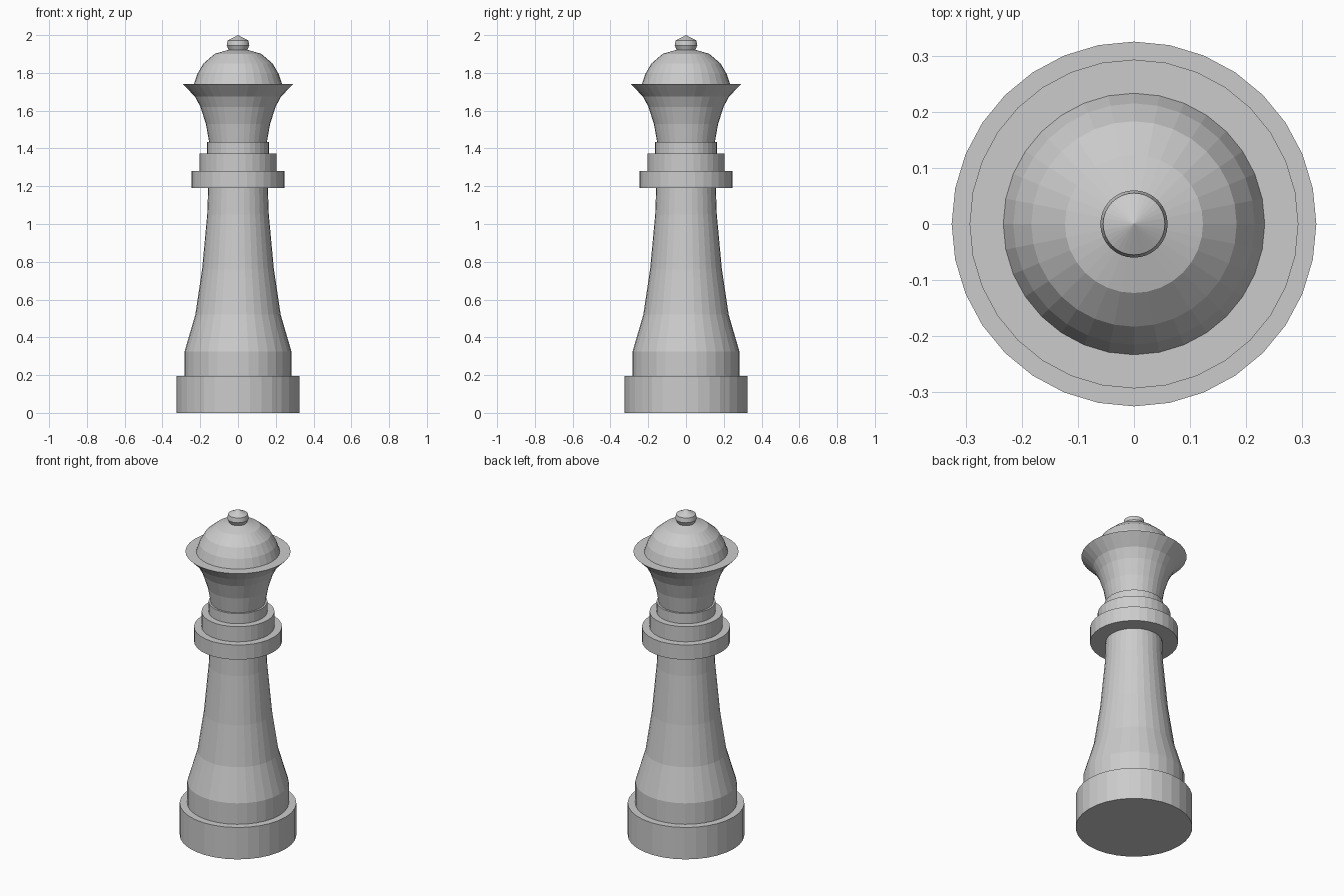
import bpy, bmesh
from math import cos, sin, tau

if "Cube" in bpy.data.objects:
    bpy.data.objects.remove(bpy.data.objects["Cube"])

SIDES = 32


def lathe(name, profile):
    """Revolve (radius, height) points about z, closing both ends."""
    bm = bmesh.new()
    rings = []
    for r, z in profile:
        if r == 0:
            rings.append([bm.verts.new((0, 0, z))] * SIDES)
        else:
            rings.append([bm.verts.new((r * cos(tau * i / SIDES), r * sin(tau * i / SIDES), z))
                          for i in range(SIDES)])
    for low, high in zip(rings, rings[1:]):
        for i in range(SIDES):
            j = (i + 1) % SIDES
            corners = list(dict.fromkeys((low[i], low[j], high[j], high[i])))
            bm.faces.new(corners)
    # flat end caps where the profile does not reach the axis
    if profile[0][0] > 0:
        bm.faces.new(rings[0][::-1])
    if profile[-1][0] > 0:
        bm.faces.new(rings[-1])
    bmesh.ops.recalc_face_normals(bm, faces=bm.faces)
    mesh = bpy.data.meshes.new(name)
    bm.to_mesh(mesh)
    bm.free()
    obj = bpy.data.objects.new(name, mesh)
    bpy.context.collection.objects.link(obj)
    return obj


# Plinth and tapering stem
lathe("base", [(0.325, 0), (0.325, 0.196)])
lathe("stem", [(0.283, 0.196), (0.283, 0.325), (0.226, 0.52), (0.190, 0.76),
               (0.163, 1.05), (0.158, 1.19)])

# Stacked collar rings
for name, radius, bottom, top in (("lower_collar", 0.245, 1.19, 1.28),
                                  ("middle_collar", 0.203, 1.28, 1.373),
                                  ("upper_collar", 0.164, 1.373, 1.435)):
    lathe(name, [(radius, bottom), (radius, top)])

# Flared crown with a flat rim
lathe("crown", [(0.153, 1.435), (0.170, 1.53), (0.199, 1.62), (0.228, 1.675), (0.293, 1.741)])

# Dome and knob on top
lathe("dome", [(0.233, 1.741), (0.215, 1.795), (0.183, 1.850), (0.123, 1.901), (0.05, 1.922)])
lathe("finial", [(0.048, 1.92), (0.060, 1.945), (0.055, 1.972), (0, 2.0)])
